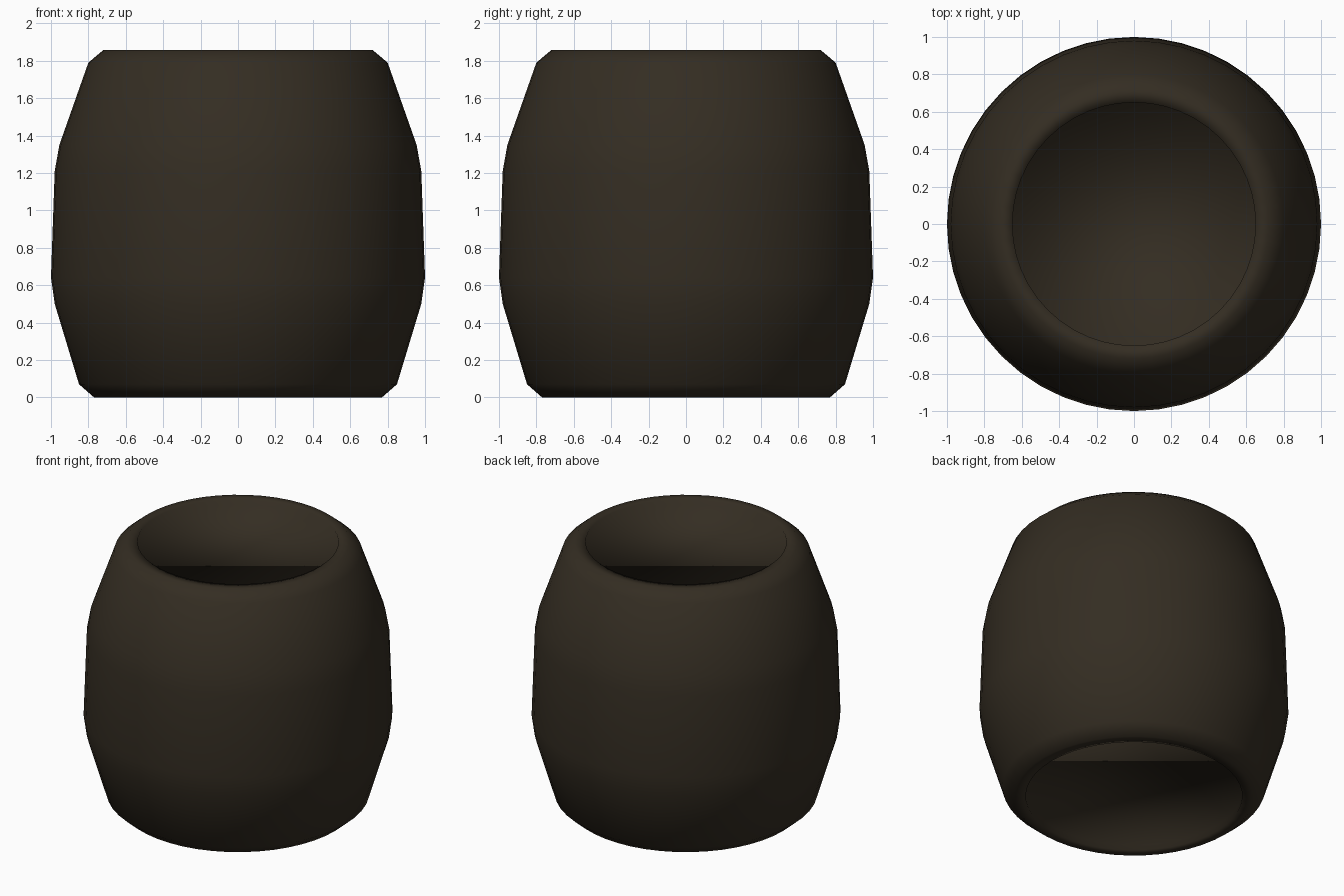
import bpy, bmesh, math

if "Cube" in bpy.data.objects:
    bpy.data.objects.remove(bpy.data.objects["Cube"])

SIDES = 48

# single dark brown colour
mat = bpy.data.materials.new("dark_brown")
mat.diffuse_color = (0.034, 0.026, 0.016, 1.0)
mat.use_nodes = True
mat.node_tree.nodes["Principled BSDF"].inputs["Base Color"].default_value = mat.diffuse_color

# profile (radius, height) from the bottom recess, around the barrel, to the top recess
PROFILE = [(0.70, 0.038), (0.70, 0.0), (0.77, 0.0), (0.85, 0.07), (0.98, 0.50),
           (1.0, 0.64), (0.98, 1.21), (0.955, 1.35), (0.80, 1.79), (0.72, 1.857),
           (0.65, 1.857), (0.65, 1.819)]

bm = bmesh.new()


def ring(r, z):
    return [bm.verts.new((r * math.cos(2 * math.pi * i / SIDES),
                          r * math.sin(2 * math.pi * i / SIDES), z))
            for i in range(SIDES)]


def bridge(low, high):
    for i in range(SIDES):
        j = (i + 1) % SIDES
        bm.faces.new((low[i], low[j], high[j], high[i]))


# barrel-shaped shell with lips and short recess walls
rings = [ring(r, z) for r, z in PROFILE]
for low, high in zip(rings, rings[1:]):
    bridge(low, high)

# recessed flat floors at top and bottom
bm.faces.new(rings[-1])
bm.faces.new(list(reversed(rings[0])))

for f in bm.faces:
    f.smooth = True

mesh = bpy.data.meshes.new("barrel_body")
bm.to_mesh(mesh)
bm.free()
mesh.materials.append(mat)
obj = bpy.data.objects.new("barrel_body", mesh)
bpy.context.collection.objects.link(obj)
